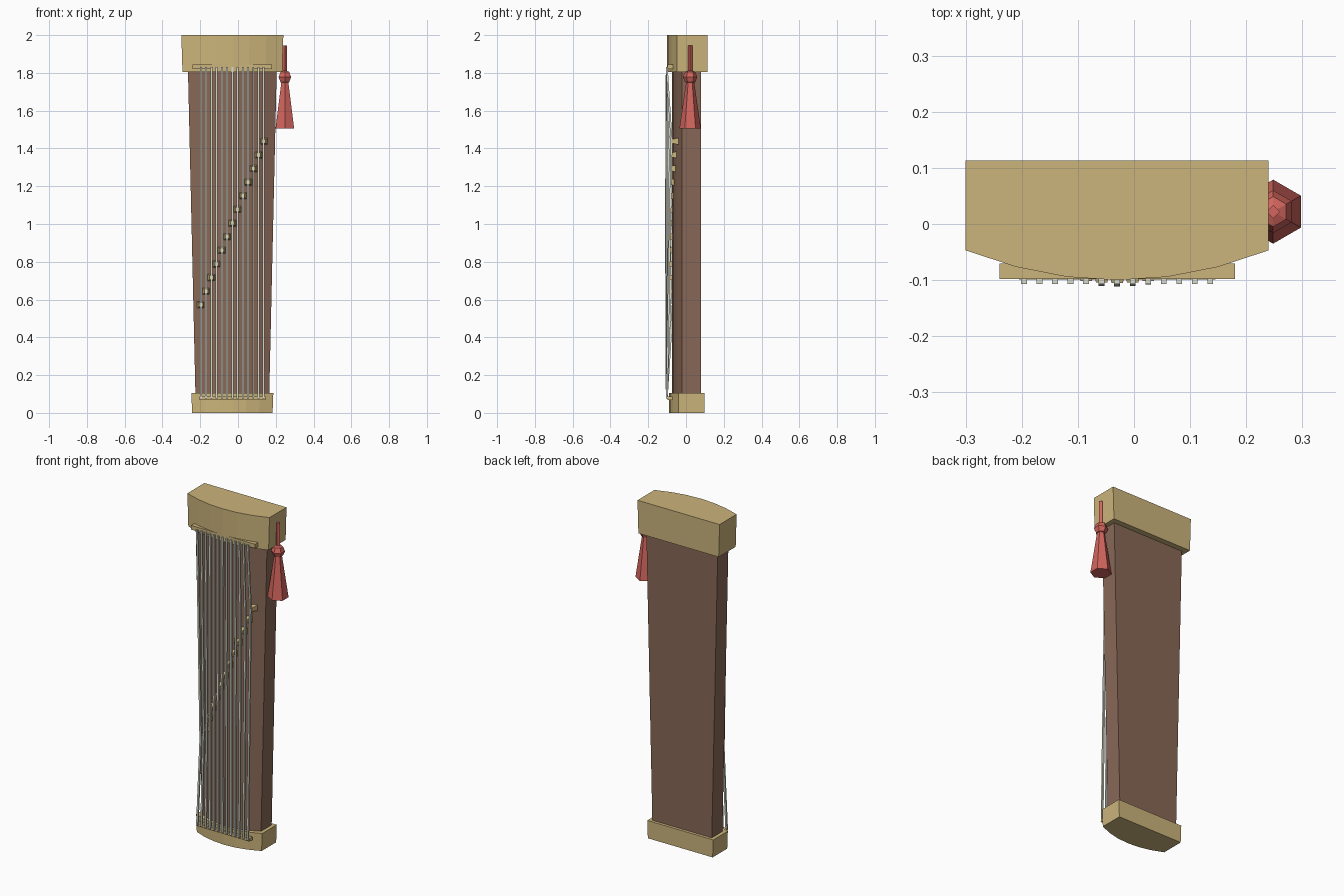
import bpy, bmesh, math

if "Cube" in bpy.data.objects:
    bpy.data.objects.remove(bpy.data.objects["Cube"])

CX = -0.03          # centre line of the instrument
N = 13              # number of strings


def material(name, rgb):
    m = bpy.data.materials.new(name)
    m.diffuse_color = (*rgb, 1)
    m.use_nodes = True
    m.node_tree.nodes["Principled BSDF"].inputs["Base Color"].default_value = m.diffuse_color
    return m


TAN = material("pale_wood", (0.60, 0.46, 0.20))
BROWN = material("dark_wood", (0.25, 0.14, 0.095))
RED = material("red_silk", (0.65, 0.13, 0.11))
WHITE = material("string_white", (0.70, 0.70, 0.62))


def loft(name, rings, mat):
    """Skin a closed solid through rings of equal point count."""
    bm = bmesh.new()
    vs = [[bm.verts.new(p) for p in r] for r in rings]
    n = len(rings[0])
    for a, b in zip(vs, vs[1:]):
        for i in range(n):
            j = (i + 1) % n
            bm.faces.new((a[i], a[j], b[j], b[i]))
    bm.faces.new(vs[0])
    bm.faces.new(vs[-1])
    bmesh.ops.recalc_face_normals(bm, faces=bm.faces)
    me = bpy.data.meshes.new(name)
    bm.to_mesh(me)
    bm.free()
    me.materials.append(mat)
    ob = bpy.data.objects.new(name, me)
    bpy.context.collection.objects.link(ob)
    return ob


def arched(half, z, back, side, arch, seg=6):
    """Flat-backed section with a curved front."""
    pts = [(CX + half, back, z), (CX - half, back, z)]
    for i in range(seg + 1):
        t = 2 * i / seg - 1
        pts.append((CX + half * t, side - arch * (1 - t * t), z))
    return pts


def rect_z(x, y, z, hx, hy):
    return [(x + sx * hx, y + sy * hy, z) for sx, sy in ((-1, -1), (1, -1), (1, 1), (-1, 1))]


def rect_y(x, y, z, hx, hz):
    return [(x + sx * hx, y, z + sz * hz) for sx, sz in ((-1, -1), (1, -1), (1, 1), (-1, 1))]


def circle(x, y, z, r, n):
    return [(x + r * math.sin(math.tau * i / n), y + r * math.cos(math.tau * i / n), z) for i in range(n)]


# Soundboard and end caps
loft("body", [arched(0.195, 0.08, 0.08, -0.02, 0.055),
              arched(0.235, 1.82, 0.08, -0.02, 0.055)], BROWN)
loft("top_cap", [arched(0.264, 1.805, 0.113, -0.047, 0.053),
                 arched(0.27, 2.0, 0.113, -0.047, 0.053)], TAN)
loft("bottom_cap", [arched(0.213, 0.0, 0.097, -0.04, 0.05),
                    arched(0.217, 0.105, 0.097, -0.04, 0.05)], TAN)

# String rests
loft("top_rest", [rect_z(CX, -0.084, 1.82, 0.21, 0.014),
                  rect_z(CX, -0.084, 1.845, 0.21, 0.014)], TAN)
loft("bottom_rest", [rect_z(CX, -0.085, 0.068, 0.175, 0.014),
                     rect_z(CX, -0.085, 0.086, 0.175, 0.014)], TAN)

# Strings, each bent over its own movable bridge
for i in range(N):
    t = i / (N - 1)
    x = CX - 0.166 + 0.332 * t
    z = 0.572 + 0.866 * t
    half = 0.195 + 0.04 * (z - 0.1) / 1.7
    surf = -0.02 - 0.055 * (1 - ((x - CX) / half) ** 2)
    top = surf - 0.03
    loft(f"bridge_{i + 1}", [rect_y(x, surf + 0.005, z, 0.02, 0.018),
                             rect_y(x, top, z, 0.01, 0.010)], TAN)
    loft(f"string_{i + 1}", [rect_z(x, -0.102, 0.076, 0.0052, 0.005),
                             rect_z(x, top - 0.001, z, 0.0052, 0.005),
                             rect_z(x, -0.102, 1.832, 0.0052, 0.005)], WHITE)

# Tassel: cord, knot and skirt
TX, TY = 0.248, 0.022
loft("tassel_cord", [circle(TX, TY, 1.78, 0.012, 4), circle(TX, TY, 1.945, 0.012, 4)], RED)
bpy.ops.mesh.primitive_uv_sphere_add(segments=6, ring_count=4, radius=0.038, location=(TX, TY, 1.778))
knot = bpy.context.object
knot.name = "tassel_knot"
knot.data.materials.append(RED)
loft("tassel_skirt", [circle(TX, TY, 1.505, 0.057, 6), circle(TX, TY, 1.76, 0.02, 6)], RED)
